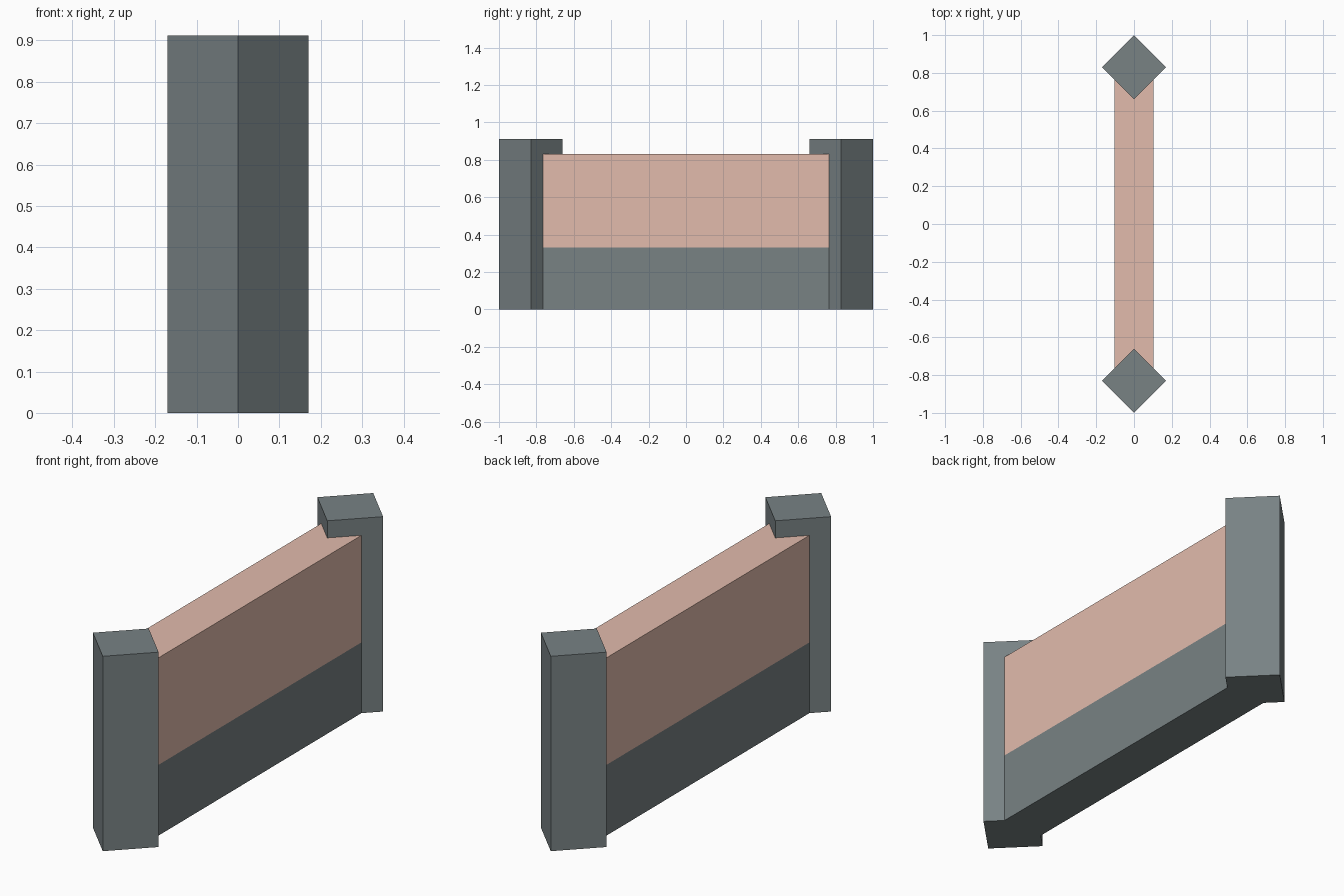
import bpy, bmesh, math

if "Cube" in bpy.data.objects:
    bpy.data.objects.remove(bpy.data.objects["Cube"])

def material(name, rgb):
    lin = [((c / 255 + 0.055) / 1.055) ** 2.4 for c in rgb]
    m = bpy.data.materials.new(name)
    m.diffuse_color = (*lin, 1)
    m.use_nodes = True
    m.node_tree.nodes["Principled BSDF"].inputs["Base Color"].default_value = m.diffuse_color
    return m

grey = material("slate_grey", (120, 130, 132))
pink = material("dusty_pink", (226, 187, 172))

def add_object(name, bm, mats):
    me = bpy.data.meshes.new(name)
    bm.to_mesh(me)
    bm.free()
    for m in mats:
        me.materials.append(m)
    ob = bpy.data.objects.new(name, me)
    bpy.context.collection.objects.link(ob)
    return ob

def box(size):
    # box standing on z = 0
    bm = bmesh.new()
    bmesh.ops.create_cube(bm, size=1)
    bmesh.ops.translate(bm, verts=bm.verts, vec=(0, 0, 0.5))
    bmesh.ops.scale(bm, verts=bm.verts, vec=size)
    return bm

# Square posts turned 45 degrees, one at each end
POST_Y, HALF_DIAG, POST_H = 0.83, 0.17, 0.912
for name, side in (("front_post", -1), ("back_post", 1)):
    s = HALF_DIAG * math.sqrt(2)
    ob = add_object(name, box((s, s, POST_H)), [grey])
    ob.location.y = side * POST_Y
    ob.rotation_euler.z = math.pi / 4

# Wall panel running between the posts, cut at the top of its grey base band
BAND_Z = 0.331
bm = box((0.208, 2 * POST_Y, 0.832))
bmesh.ops.bisect_plane(bm, geom=bm.verts[:] + bm.edges[:] + bm.faces[:],
                       plane_co=(0, 0, BAND_Z), plane_no=(0, 0, 1))
for f in bm.faces:
    f.material_index = 1 if f.calc_center_median().z < BAND_Z else 0
add_object("wall_panel", bm, [pink, grey])
